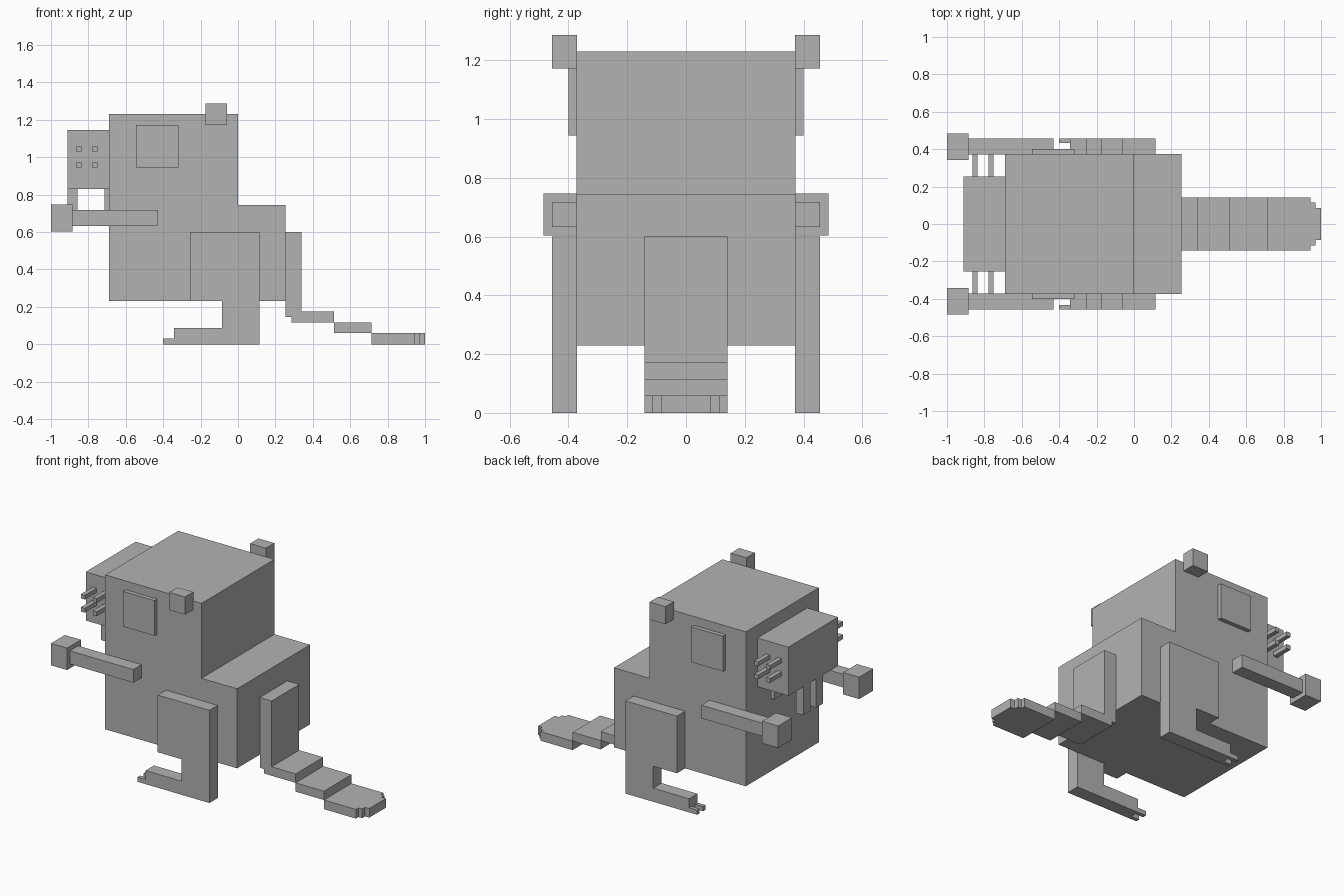
import bpy
import bmesh

cube = bpy.data.objects.get("Cube")
if cube:
    bpy.data.objects.remove(cube, do_unlink=True)

grey = bpy.data.materials.new("plain_grey")
grey.use_nodes = True
colour = (0.448, 0.448, 0.448, 1)
grey.diffuse_color = colour
grey.node_tree.nodes["Principled BSDF"].inputs["Base Color"].default_value = colour


def slab(name, outline, low, high, axis="y"):
    """Extrude an outline along y (outline in x, z) or z (outline in x, y)."""
    bm = bmesh.new()

    def point(a, b, depth):
        return (a, depth, b) if axis == "y" else (a, b, depth)

    face = bm.faces.new([bm.verts.new(point(a, b, low)) for a, b in outline])
    grown = bmesh.ops.extrude_face_region(bm, geom=[face])["geom"]
    shift = point(0, 0, high - low)
    bmesh.ops.translate(bm, vec=shift,
                        verts=[v for v in grown if isinstance(v, bmesh.types.BMVert)])
    bmesh.ops.recalc_face_normals(bm, faces=bm.faces)
    mesh = bpy.data.meshes.new(name)
    bm.to_mesh(mesh)
    bm.free()
    mesh.materials.append(grey)
    obj = bpy.data.objects.new(name, mesh)
    bpy.context.collection.objects.link(obj)
    return obj


def box(name, x, y, z):
    return slab(name, [(x[0], z[0]), (x[1], z[0]), (x[1], z[1]), (x[0], z[1])], *y)


def paired(obj):
    """Mirror a part to the other side of the body."""
    mod = obj.modifiers.new("Mirror", "MIRROR")
    mod.use_axis = (False, True, False)
    mod.use_mirror_merge = False


# Stepped body and head block
slab("body", [(-0.69, 0.23), (0.255, 0.23), (0.255, 0.745), (0, 0.745),
              (0, 1.23), (-0.69, 1.23)], -0.373, 0.373)

# Muzzle, mouth, teeth and whiskers
box("muzzle", (-0.912, -0.69), (-0.255, 0.255), (0.83, 1.145))
box("mouth", (-0.715, -0.69), (-0.115, 0.115), (0.7, 0.83))
paired(box("tooth", (-0.912, -0.857), (0.03, 0.1), (0.645, 0.83)))
for x in (-0.85, -0.765):
    for z in (0.96, 1.045):
        paired(box("whisker", (x - 0.014, x + 0.014), (0.255, 0.373),
                   (z - 0.014, z + 0.014)))

# Eyes and ears
paired(box("eye", (-0.545, -0.318), (0.373, 0.4), (0.945, 1.173)))
paired(box("ear", (-0.173, -0.06), (0.371, 0.457), (1.173, 1.287)))

# Arms and hands
paired(box("arm", (-0.885, -0.43), (0.371, 0.457), (0.633, 0.718)))
paired(box("hand", (-1, -0.885), (0.343, 0.485), (0.604, 0.746)))

# Legs with feet and toes
paired(slab("leg", [(0.115, 0), (0.115, 0.6), (-0.255, 0.6), (-0.255, 0.23),
                    (-0.085, 0.23), (-0.085, 0.088), (-0.342, 0.088),
                    (-0.342, 0)], 0.371, 0.457))
for y in (0.371, 0.432):
    paired(box("toe", (-0.4, -0.342), (y, y + 0.025), (0, 0.03)))

# Tail stepping down to a rounded tip
half = 0.141
box("tail_base", (0.255, 0.34), (-half, half), (0.145, 0.6))
box("tail_upper", (0.285, 0.512), (-half, half), (0.116, 0.174))
box("tail_middle", (0.512, 0.714), (-half, half), (0.059, 0.116))
edge = [(0.714, half), (0.943, half), (0.943, 0.115), (0.97, 0.115),
        (0.97, 0.085), (1, 0.085)]
slab("tail_tip", edge + [(x, -y) for x, y in reversed(edge)], 0, 0.059, "z")
